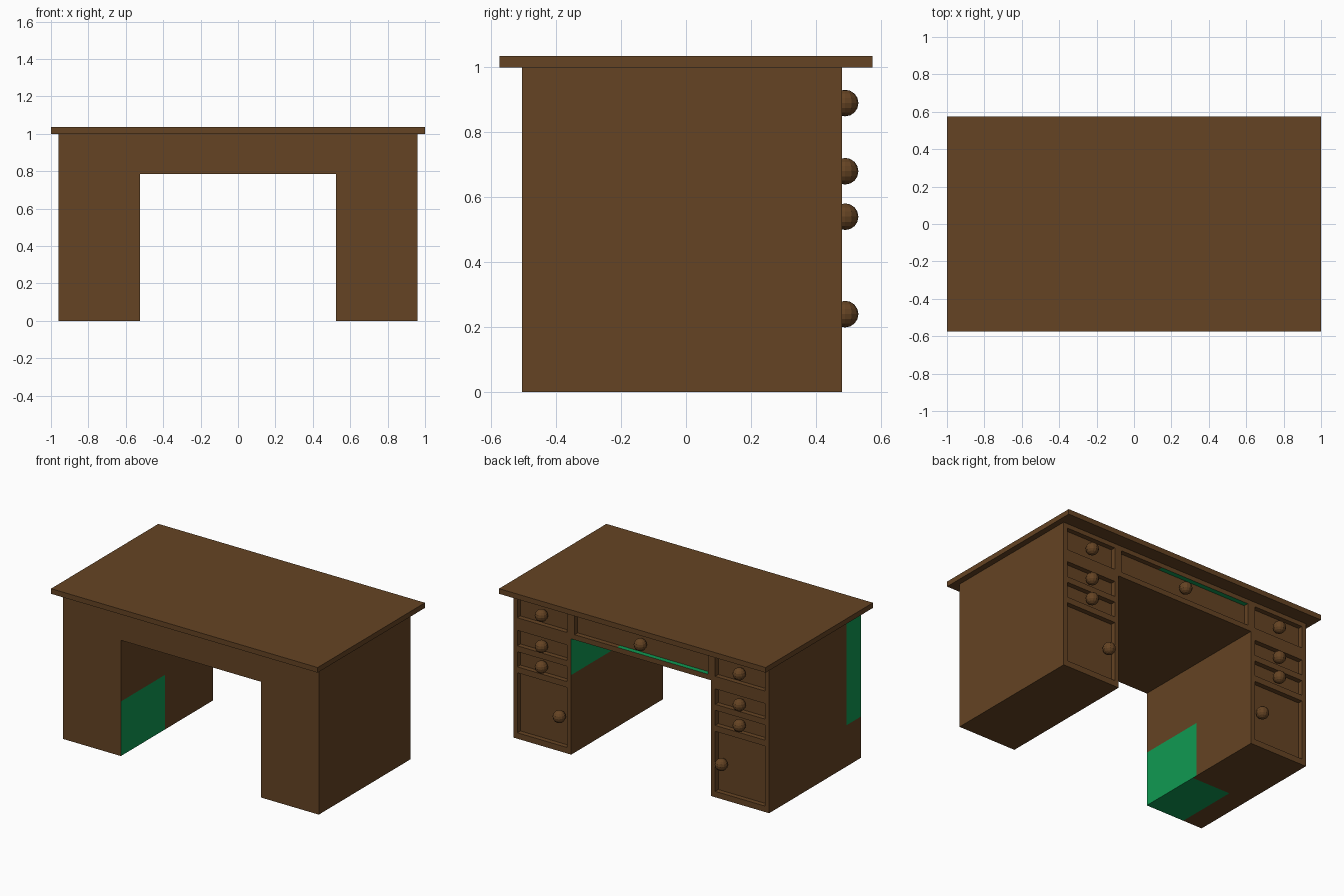
import bpy, bmesh
from mathutils import Vector

if "Cube" in bpy.data.objects:
    bpy.data.objects.remove(bpy.data.objects["Cube"])


def material(name, rgb):
    m = bpy.data.materials.new(name)
    m.diffuse_color = (*rgb, 1)
    m.use_nodes = True
    m.node_tree.nodes["Principled BSDF"].inputs["Base Color"].default_value = m.diffuse_color
    return m


BROWN = material("brown wood", (0.13, 0.057, 0.017))
GREEN = material("green patch", (0.005, 0.32, 0.085))


def add_object(name, bm):
    bmesh.ops.recalc_face_normals(bm, faces=bm.faces)
    me = bpy.data.meshes.new(name)
    bm.to_mesh(me)
    bm.free()
    ob = bpy.data.objects.new(name, me)
    bpy.context.collection.objects.link(ob)
    me.materials.append(BROWN)
    return ob


def box(bm, lo, hi):
    vs = bmesh.ops.create_cube(bm, size=1)["verts"]
    for v in vs:
        v.co = Vector([(l + h) / 2 + c * (h - l) for l, h, c in zip(lo, hi, v.co)])


# dimensions
W, INNER, KNEE, H = 0.96, 0.525, 0.785, 1.0
FRONT, BACK, PANEL = -0.505, 0.48, 0.447

# desk top
bm = bmesh.new()
box(bm, (-1, -0.575, H), (1, 0.575, 1.035))
add_object("desk_top", bm)

# body: kneehole profile extruded front to back
bm = bmesh.new()
profile = [(-W, 0), (-INNER, 0), (-INNER, KNEE), (INNER, KNEE),
           (INNER, 0), (W, 0), (W, H), (-W, H)]
face = bm.faces.new([bm.verts.new((x, FRONT, z)) for x, z in profile])
ext = bmesh.ops.extrude_face_region(bm, geom=[face])["geom"]
bmesh.ops.translate(bm, vec=(0, BACK - FRONT, 0),
                    verts=[e for e in ext if isinstance(e, bmesh.types.BMVert)])
body = add_object("desk_body", bm)

# recessed drawer and door panels
bm = bmesh.new()
rows = [(0.82, 0.97), (0.63, 0.735), (0.487, 0.59), (0.04, 0.447)]
for z0, z1 in rows:
    for s in (-1, 1):
        xs = sorted((s * 0.555, s * 0.93))
        box(bm, (xs[0], PANEL, z0), (xs[1], BACK + 0.1, z1))
box(bm, (-0.5, PANEL, rows[0][0]), (0.5, BACK + 0.1, rows[0][1]))
cutter = add_object("panel_cutter", bm)
cutter.hide_render = True
mod = body.modifiers.new("panels", "BOOLEAN")
mod.operation, mod.solver, mod.object = "DIFFERENCE", "EXACT", cutter
bpy.context.view_layer.objects.active = body
bpy.ops.object.modifier_apply(modifier=mod.name)
bpy.data.objects.remove(cutter)

# green patches: (face axis, low corner, high corner)
e = 0.005
patches = [
    (0, (-INNER - e, FRONT - e, -e), (-INNER + e, -0.035, 0.37)),
    (2, (-0.815, FRONT - e, -e), (-INNER + e, -0.07, e)),
    (0, (-W - e, FRONT - e, 0.28), (-W + e, -0.35, H + e)),
    (0, (INNER - e, 0.0, 0.54), (INNER + e, BACK + e, KNEE + e)),
    (2, (-0.5 - e, PANEL - e, 0.82 - e), (0.18, BACK + e, 0.82 + e)),
    (2, (-0.5 - e, PANEL - e, 0.97 - e), (0.18, BACK + e, 0.97 + e)),
]
body.data.materials.clear()
body.data.materials.append(BROWN)
body.data.materials.append(GREEN)
bm = bmesh.new()
bm.from_mesh(body.data)
for f in bm.faces:
    f.material_index = 0
for axis, lo, hi in patches:
    def on_plane():
        return [f for f in bm.faces if abs(f.normal[axis]) > 0.9
                and lo[axis] < f.calc_center_median()[axis] < hi[axis]]
    for a in range(3):
        if a == axis:
            continue
        for end in (lo, hi):
            n = Vector((0, 0, 0))
            n[a] = 1
            fs = on_plane()
            geom = list({v for f in fs for v in f.verts}) + \
                list({d for f in fs for d in f.edges}) + fs
            bmesh.ops.bisect_plane(bm, geom=geom, dist=1e-5,
                                   plane_co=n * end[a], plane_no=n)
    for f in on_plane():
        c = f.calc_center_bounds()
        if all(lo[a] < c[a] < hi[a] for a in range(3)):
            f.material_index = 1
bm.to_mesh(body.data)
bm.free()

# round knobs
spots = [(0, 0.89)]
for s in (-1, 1):
    spots += [(s * 0.742, 0.89), (s * 0.742, 0.68), (s * 0.742, 0.54), (s * 0.608, 0.24)]
for i, (x, z) in enumerate(spots):
    bm = bmesh.new()
    bmesh.ops.create_uvsphere(bm, u_segments=12, v_segments=8, radius=0.041)
    bmesh.ops.translate(bm, verts=bm.verts, vec=(x, 0.49, z))
    add_object(f"knob_{i + 1}", bm)
